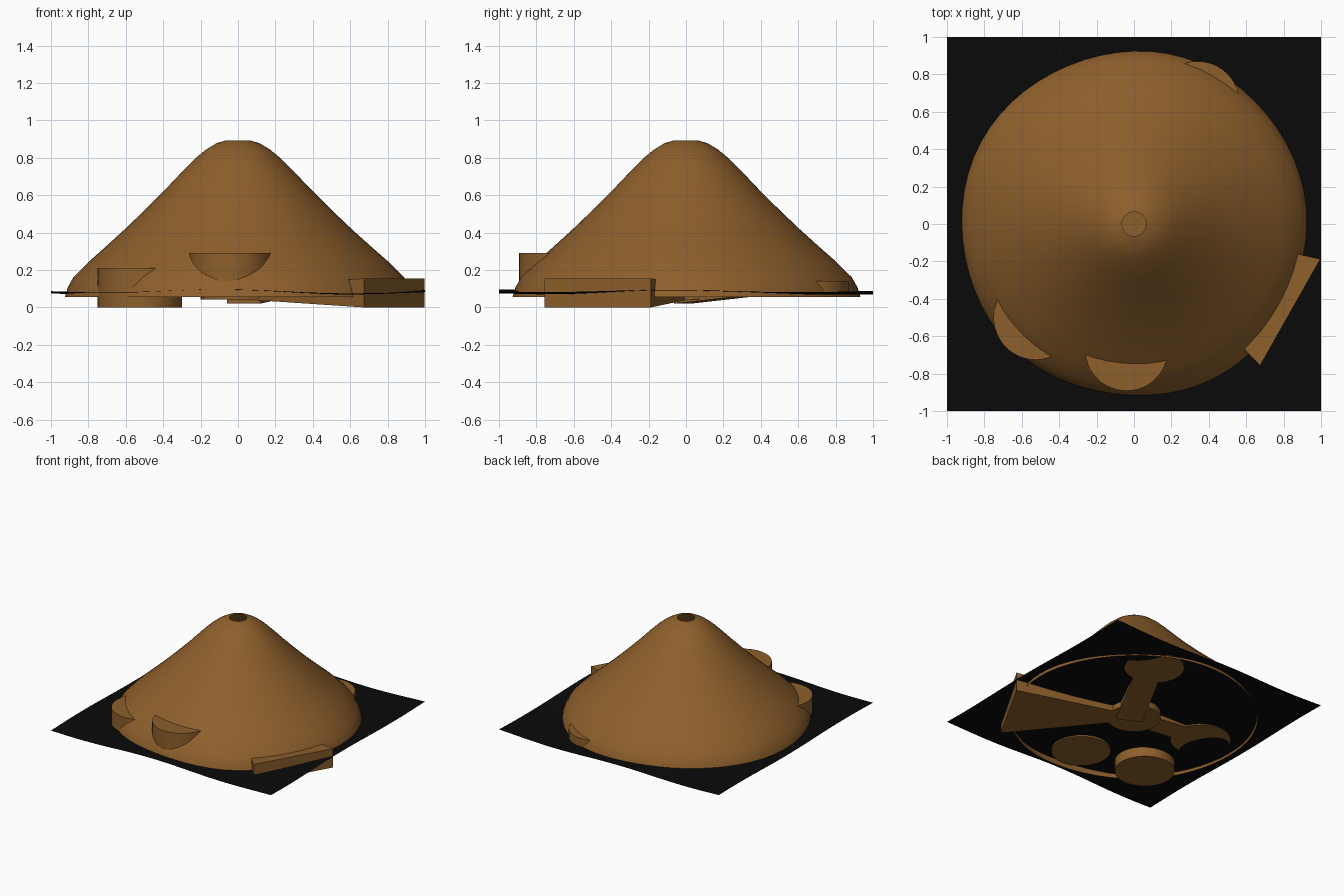
import bpy, bmesh, math
from mathutils import Vector

if "Cube" in bpy.data.objects:
    bpy.data.objects.remove(bpy.data.objects["Cube"])


def material(name, rgb):
    m = bpy.data.materials.new(name)
    m.diffuse_color = (*rgb, 1)
    m.use_nodes = True
    m.node_tree.nodes["Principled BSDF"].inputs["Base Color"].default_value = m.diffuse_color
    return m


EARTH = material("earth", (0.27, 0.115, 0.025))
SOIL = material("dark_soil", (0.003, 0.003, 0.003))


def finish(bm, name, mat, angle=None):
    me = bpy.data.meshes.new(name)
    bm.to_mesh(me)
    bm.free()
    ob = bpy.data.objects.new(name, me)
    bpy.context.collection.objects.link(ob)
    me.materials.append(mat)
    if angle:
        bpy.ops.object.select_all(action='DESELECT')
        ob.select_set(True)
        bpy.context.view_layer.objects.active = ob
        bpy.ops.object.shade_smooth_by_angle(angle=math.radians(angle))
    return ob


def chamber(name, x, y, r, z0, z1):
    bm = bmesh.new()
    bmesh.ops.create_cone(bm, cap_ends=True, segments=48, radius1=r, radius2=r, depth=z1 - z0)
    bmesh.ops.translate(bm, verts=bm.verts, vec=(x, y, (z0 + z1) / 2))
    return finish(bm, name, EARTH, 40)


def tunnel(name, a, b):
    """Tapered box between two ends, each (x, y, half width, bottom, top)."""
    d = (Vector(b[:2]) - Vector(a[:2])).normalized()
    n = Vector((-d.y, d.x))
    bm = bmesh.new()
    rings = []
    for x, y, w, z0, z1 in (a, b):
        rings.append([bm.verts.new((x + n.x * w * s, y + n.y * w * s, z))
                      for s, z in ((-1, z0), (1, z0), (1, z1), (-1, z1))])
    r0, r1 = rings
    bm.faces.new(r0)
    bm.faces.new(r1[::-1])
    for i in range(4):
        j = (i + 1) % 4
        bm.faces.new((r0[i], r1[i], r1[j], r0[j]))
    bmesh.ops.recalc_face_normals(bm, faces=bm.faces)
    return finish(bm, name, EARTH)


# mound: open-topped revolved shell
profile = [(0.93, 0.055), (0.915, 0.105), (0.885, 0.16), (0.80, 0.245), (0.715, 0.32),
           (0.61, 0.415), (0.50, 0.52), (0.39, 0.63), (0.30, 0.725), (0.225, 0.80),
           (0.17, 0.845), (0.115, 0.878), (0.065, 0.893)]
N = 64
bm = bmesh.new()
rows = []
for r, z in profile:
    row = []
    for i in range(N):
        a = 2 * math.pi * i / N
        k = 1 + 0.006 * r * math.sin(5 * a + 1)
        row.append(bm.verts.new((r * k * math.cos(a), r * k * math.sin(a), z)))
    rows.append(row)
for lo, hi in zip(rows, rows[1:]):
    for i in range(N):
        j = (i + 1) % N
        bm.faces.new((lo[i], lo[j], hi[j], hi[i]))
finish(bm, "mound", EARTH, 60)

# gently rolling ground sheet
bm = bmesh.new()
bmesh.ops.create_grid(bm, x_segments=40, y_segments=40, size=1)
for v in bm.verts:
    v.co.z = 0.082 + 0.008 * math.sin(5 * v.co.x + 2) + 0.006 * math.sin(4.5 * v.co.y + 2 * v.co.x)
finish(bm, "ground_sheet", SOIL, 60)

# round chambers
chamber("chamber_low", -0.525, -0.50, 0.226, 0.0, 0.21)
chamber("chamber_front", -0.04, -0.67, 0.222, 0.07, 0.29)
chamber("chamber_left", -0.62, 0.04, 0.225, 0.07, 0.15)
chamber("chamber_back", 0.34, 0.645, 0.225, 0.07, 0.14)
chamber("central_chamber", 0.0, 0.0, 0.20, 0.042, 0.20)

# tapered tunnels
tunnel("entrance_tunnel", (0.15, -0.085, 0.09, 0.038, 0.117), (0.835, -0.4725, 0.327, 0.0, 0.155))
tunnel("back_tunnel", (0.03, -0.02, 0.10, 0.02, 0.10), (0.34, 0.60, 0.10, 0.09, 0.14))
tunnel("left_tunnel", (0.0, 0.0, 0.09, 0.045, 0.12), (-0.60, 0.04, 0.10, 0.075, 0.15))
